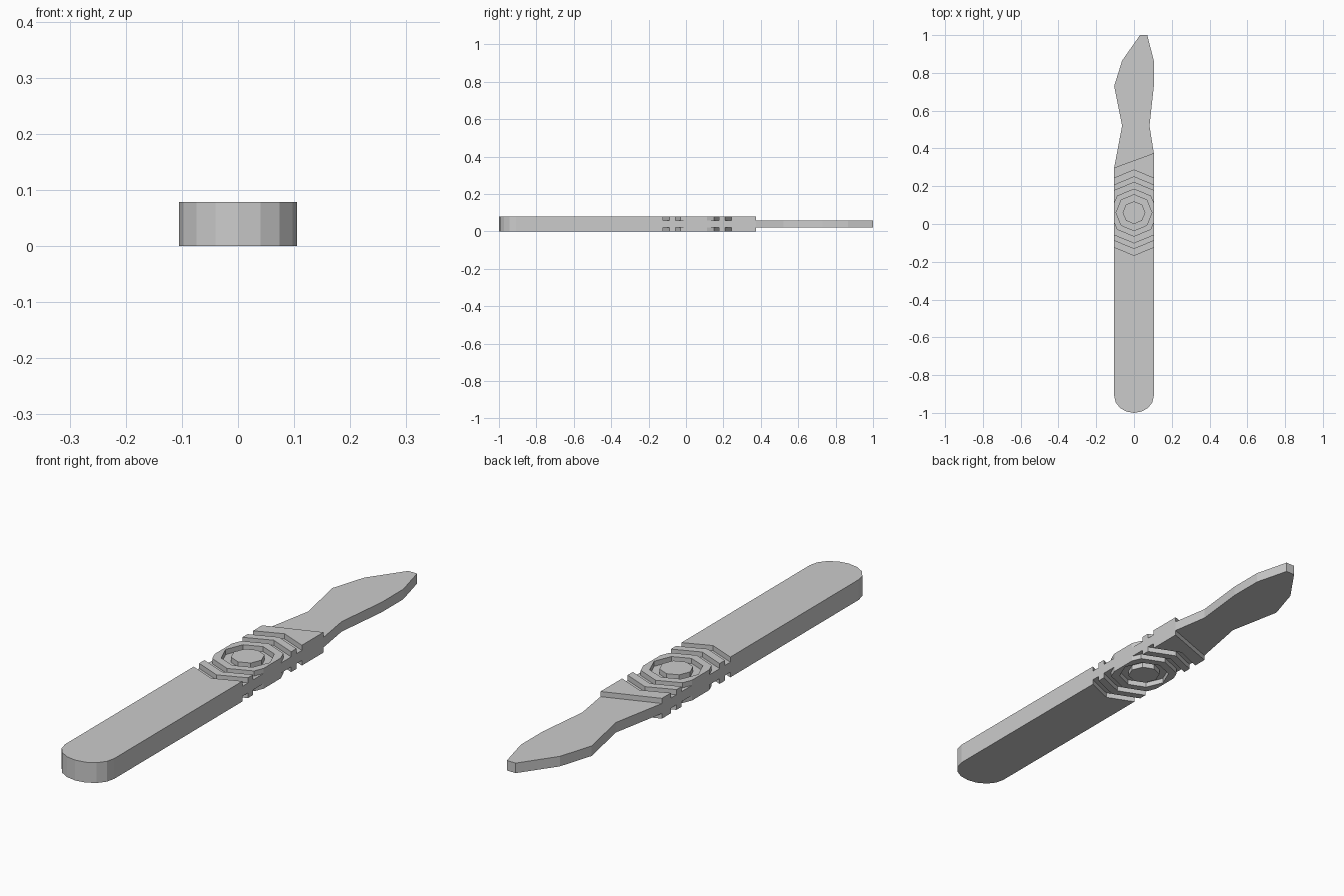
import bpy, bmesh
from math import sin, cos, pi

if "Cube" in bpy.data.objects:
    bpy.data.objects.remove(bpy.data.objects["Cube"])

W, H = 0.105, 0.079          # half width and thickness of the handle
GROOVE = 0.02                # groove depth on both faces
CY = 0.06                    # centre of the grip pattern


def prism(name, outline, z0, z1):
    bm = bmesh.new()
    face = bm.faces.new([bm.verts.new((x, y, z0)) for x, y in outline])
    ext = bmesh.ops.extrude_face_region(bm, geom=[face])
    verts = [v for v in ext["geom"] if isinstance(v, bmesh.types.BMVert)]
    bmesh.ops.translate(bm, verts=verts, vec=(0, 0, z1 - z0))
    bmesh.ops.recalc_face_normals(bm, faces=bm.faces)
    return finish(name, bm)


def octagon_ring(name, r0, r1, z0, z1):
    bm = bmesh.new()
    section = [(r0, z0), (r1, z0), (r1, z1), (r0, z1)]
    loops = [[bm.verts.new((r * sin(i * pi / 4), CY + r * cos(i * pi / 4), z))
              for r, z in section] for i in range(8)]
    for i in range(8):
        a, b = loops[i], loops[(i + 1) % 8]
        for j in range(4):
            k = (j + 1) % 4
            bm.faces.new((a[j], a[k], b[k], b[j]))
    bmesh.ops.recalc_face_normals(bm, faces=bm.faces)
    return finish(name, bm)


def finish(name, bm):
    mesh = bpy.data.meshes.new(name)
    bm.to_mesh(mesh)
    bm.free()
    obj = bpy.data.objects.new(name, mesh)
    bpy.context.collection.objects.link(obj)
    return obj


# Handle: rounded butt, slanted front shoulder
butt = [(-W * cos(i * pi / 8), -0.91 - 0.09 * sin(i * pi / 8)) for i in range(9)]
handle = prism("handle", butt + [(W, 0.375), (-W, 0.298)], 0, H)

# Concentric octagonal grip grooves, cut into both faces
for r0, r1 in ((0.06, 0.095), (0.127, 0.16), (0.192, 0.226)):
    for z0, z1 in ((H - GROOVE, H + 0.05), (-0.05, GROOVE)):
        cutter = octagon_ring("groove_cutter", r0, r1, z0, z1)
        cutter.hide_render = True
        mod = handle.modifiers.new("groove", "BOOLEAN")
        mod.operation = "DIFFERENCE"
        mod.solver = "EXACT"
        mod.object = cutter

# Apply the cuts and drop the cutters
depsgraph = bpy.context.evaluated_depsgraph_get()
carved = bpy.data.meshes.new_from_object(handle.evaluated_get(depsgraph))
handle.modifiers.clear()
handle.data = carved
for obj in [o for o in bpy.data.objects if o.name.startswith("groove_cutter")]:
    bpy.data.objects.remove(obj)

# Blade: thinner waisted leaf with an offset tip
prism("blade", [
    (-W, 0.298), (W, 0.375), (0.082, 0.52), (W, 0.73), (W, 0.865),
    (0.07, 1.0), (0.032, 1.0), (-0.063, 0.865), (-W, 0.73), (-0.063, 0.52),
], GROOVE, H - GROOVE)
